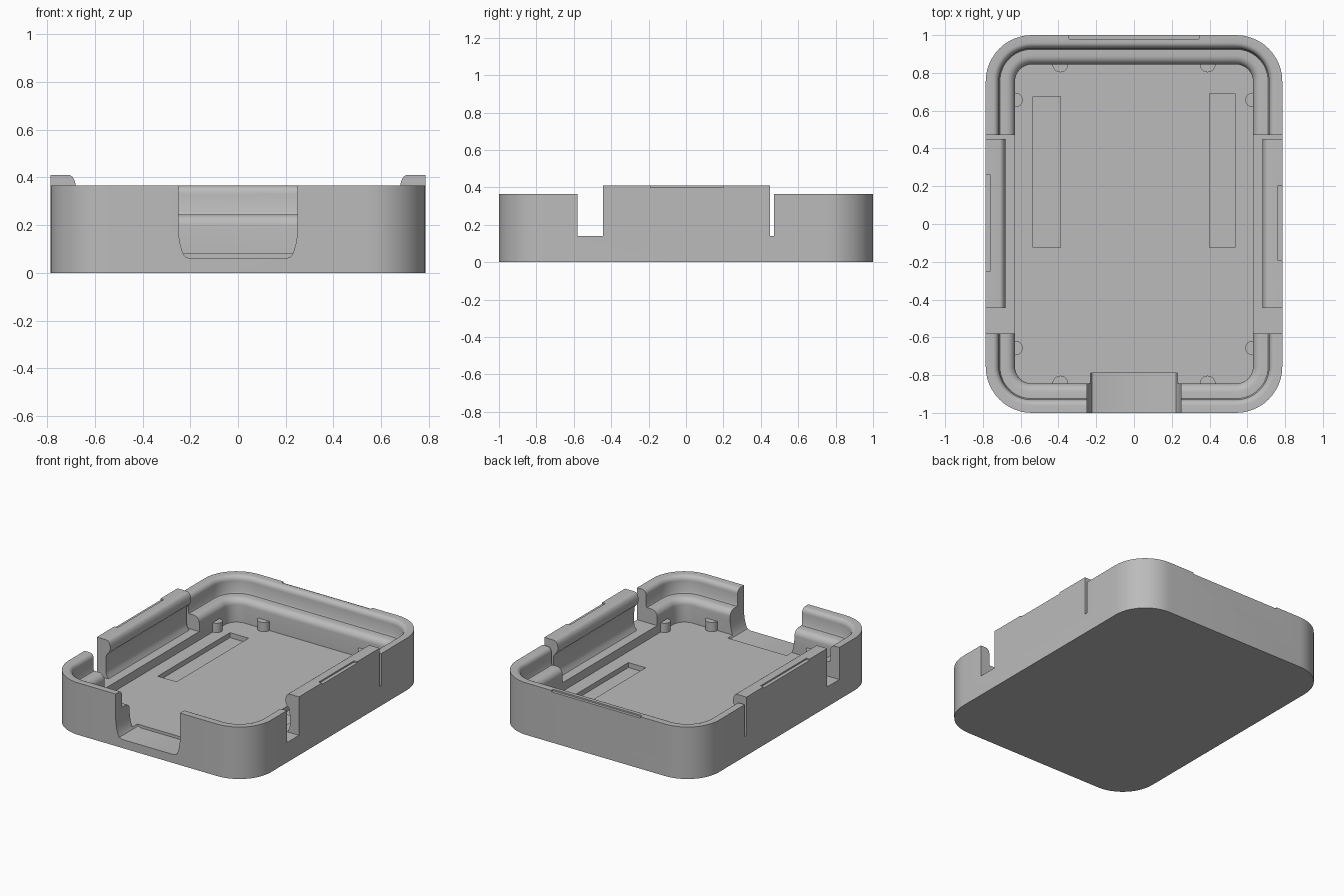
import bpy
import bmesh
from math import cos, sin, pi, radians

if "Cube" in bpy.data.objects:
    bpy.data.objects.remove(bpy.data.objects["Cube"], do_unlink=True)

HALF_X, HALF_Y, CORNER = 0.785, 1.0, 0.245
FLOOR = 0.08
GREY = (0.5, 0.5, 0.5, 1)

plastic = bpy.data.materials.new("grey plastic")
plastic.use_nodes = True
plastic.diffuse_color = GREY
plastic.node_tree.nodes["Principled BSDF"].inputs["Base Color"].default_value = GREY


def finish(name, bm):
    bmesh.ops.recalc_face_normals(bm, faces=bm.faces)
    mesh = bpy.data.meshes.new(name)
    bm.to_mesh(mesh)
    bm.free()
    mesh.materials.append(plastic)
    obj = bpy.data.objects.new(name, mesh)
    bpy.context.collection.objects.link(obj)
    return obj


def activate(obj):
    bpy.ops.object.select_all(action="DESELECT")
    obj.select_set(True)
    bpy.context.view_layer.objects.active = obj


def smooth(obj):
    activate(obj)
    bpy.ops.object.shade_smooth_by_angle(angle=radians(32))


def prism(name, points, offset):
    """Extrude a closed outline of 3D points along an offset."""
    bm = bmesh.new()
    face = bm.faces.new([bm.verts.new(p) for p in points])
    top = bmesh.ops.extrude_face_region(bm, geom=[face])["geom"]
    bmesh.ops.translate(bm, vec=offset,
                        verts=[v for v in top if isinstance(v, bmesh.types.BMVert)])
    return finish(name, bm)


def box(name, x0, x1, y0, y1, z0, z1):
    return prism(name, [(x0, y0, z0), (x1, y0, z0), (x1, y1, z0), (x0, y1, z0)],
                 (0, 0, z1 - z0))


def cut(target, cutter):
    mod = target.modifiers.new("cut", "BOOLEAN")
    mod.object = cutter
    mod.operation = "DIFFERENCE"
    mod.solver = "EXACT"
    activate(target)
    bpy.ops.object.modifier_apply(modifier=mod.name)
    bpy.data.objects.remove(cutter, do_unlink=True)


def arc(cx, cz, rx, rz, steps=6):
    """Quarter round from the top of an ellipse to its inner side."""
    return [(cx + rx * sin(i / steps * pi / 2), cz + rz * cos(i / steps * pi / 2))
            for i in range(steps + 1)]


def rounded_ring(inset, steps=12):
    """Rounded rectangle, moved inward from the outer wall."""
    r = CORNER - inset
    pts = []
    for q, (sx, sy) in enumerate([(1, 1), (-1, 1), (-1, -1), (1, -1)]):
        for i in range(steps + 1):
            a = (q + i / steps) * pi / 2
            pts.append((sx * (HALF_X - CORNER) + r * cos(a),
                        sy * (HALF_Y - CORNER) + r * sin(a)))
    return pts


# Tray: wall section (inset, height) swept round the outline
section = ([(0, 0), (0, 0.365)] + arc(0.04, 0.33, 0.03, 0.035)
           + [(0.07, 0.255), (0.075, 0.245)] + arc(0.11, 0.2, 0.045, 0.045)
           + [(0.155, FLOOR)])
bm = bmesh.new()
rings = [[bm.verts.new((x, y, z)) for x, y in rounded_ring(d)] for d, z in section]
for low, high in zip(rings, rings[1:]):
    for i in range(len(low)):
        j = (i + 1) % len(low)
        bm.faces.new((low[i], low[j], high[j], high[i]))
bm.faces.new(rings[0])
bm.faces.new(rings[-1])
tray = finish("tray", bm)

# Side openings that leave room for the clips
for s in (-1, 1):
    a, b = sorted((s * 0.628, s * 0.9))
    cut(tray, box("side_cutter", a, b, -0.58, 0.47, 0.14, 0.6))

# Front opening with rounded lower corners
half = [(0.2, 0.06), (0.222, 0.068), (0.232, 0.085), (0.243, 0.125),
        (0.249, 0.165), (0.25, 0.21), (0.25, 0.6)]
outline = half + [(-x, z) for x, z in reversed(half)]
cut(tray, prism("front_cutter", [(x, -1.1, z) for x, z in outline], (0, 0.31, 0)))

# Floor pockets and the pry notch in the back rim
cut(tray, box("pocket_cutter", -0.535, -0.39, -0.125, 0.675, 0.045, 0.2))
cut(tray, box("pocket_cutter", 0.4, 0.535, -0.125, 0.69, 0.045, 0.2))
cut(tray, box("back_cutter", -0.345, 0.345, 0.98, 1.1, 0.355, 0.5))
smooth(tray)

# Side clips with a rounded inward catch and a shallow notch on top
clip_section = ([(0, 0.14), (0, 0.41)] + arc(0.075, 0.36, 0.03, 0.05)
                + [(0.104, 0.345), (0.095, 0.325), (0.08, 0.312), (0.072, 0.295),
                   (0.07, 0.19), (0.075, 0.165), (0.09, 0.14)])
for name, s, y0, y1 in (("left_clip", 1, -0.19, 0.2), ("right_clip", -1, -0.25, 0.26)):
    clip = prism(name, [(s * (HALF_X - d), -0.445, z) for d, z in clip_section],
                 (0, 0.895, 0))
    a, b = sorted((s * 0.76, s * 0.9))
    cut(clip, box("clip_cutter", a, b, y0, y1, 0.4, 0.6))
    smooth(clip)

# Small support pegs against the inner walls
for sx in (-1, 1):
    for sy in (-1, 1):
        for kind, x, y, r in (("end", 0.39, 0.845, 0.042), ("side", 0.627, 0.657, 0.038)):
            bm = bmesh.new()
            bmesh.ops.create_cone(bm, cap_ends=True, segments=24, radius1=r, radius2=r,
                                  depth=0.07)
            bmesh.ops.translate(bm, verts=bm.verts, vec=(sx * x, sy * y, FLOOR + 0.03))
            smooth(finish(kind + "_peg", bm))
